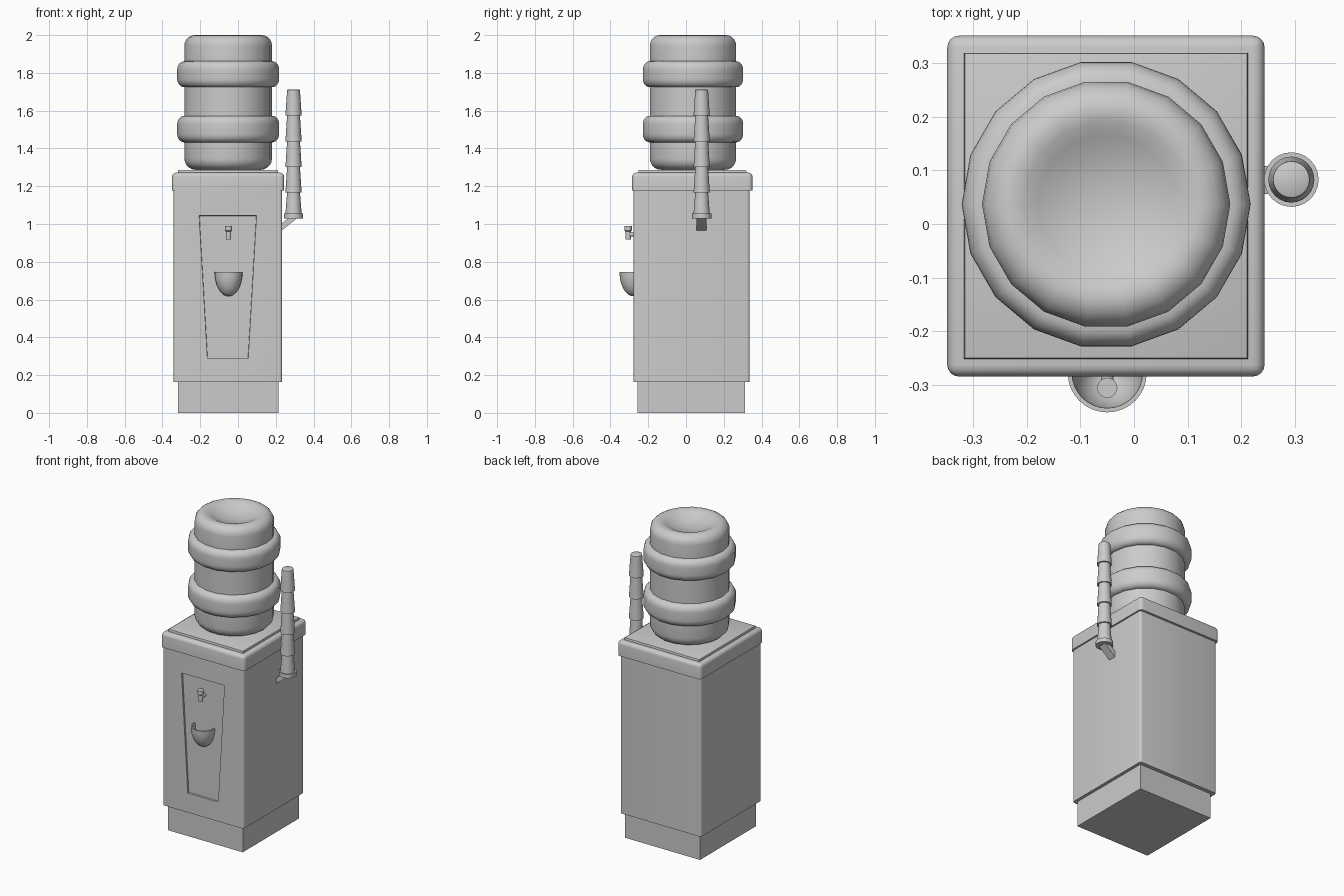
import bpy, bmesh, math
from mathutils import Vector, Matrix

cube = bpy.data.objects.get("Cube")
if cube:
    bpy.data.objects.remove(cube, do_unlink=True)

grey = bpy.data.materials.new("light_grey")
grey.use_nodes = True
grey.diffuse_color = (0.6, 0.6, 0.6, 1)
grey.node_tree.nodes["Principled BSDF"].inputs["Base Color"].default_value = (0.6, 0.6, 0.6, 1)

CX, CY = -0.052, 0.035


def finish(name, bm, angle=35):
    bmesh.ops.recalc_face_normals(bm, faces=bm.faces)
    mesh = bpy.data.meshes.new(name)
    bm.to_mesh(mesh)
    bm.free()
    mesh.materials.append(grey)
    ob = bpy.data.objects.new(name, mesh)
    bpy.context.collection.objects.link(ob)
    bpy.ops.object.select_all(action='DESELECT')
    ob.select_set(True)
    bpy.context.view_layer.objects.active = ob
    bpy.ops.object.shade_smooth_by_angle(angle=math.radians(angle))
    return ob


def box(x, y, z):
    """Box from (min, max) ranges."""
    bm = bmesh.new()
    bmesh.ops.create_cube(bm, size=1)
    for v in bm.verts:
        v.co = Vector([(a + b) / 2 + c * (b - a) for (a, b), c in zip((x, y, z), v.co)])
    return bm


def bevel(bm, edges, width, segments):
    bmesh.ops.bevel(bm, geom=edges, offset=width, segments=segments,
                    profile=0.5, affect='EDGES')


def lathe(profile, centre, sides, sweep=math.tau):
    """Spin (radius, z) points about a vertical axis."""
    bm = bmesh.new()
    verts = [bm.verts.new((r, 0, z)) for r, z in profile]
    edges = [bm.edges.new(pair) for pair in zip(verts, verts[1:])]
    bmesh.ops.spin(bm, geom=verts + edges, cent=(0, 0, 0), axis=(0, 0, 1),
                   angle=sweep, steps=sides)
    bmesh.ops.remove_doubles(bm, verts=bm.verts, dist=0.0005)
    bmesh.ops.translate(bm, verts=bm.verts, vec=centre)
    return bm


def arc(r, z, rad_r, rad_z, start, end, steps=5):
    """Elliptical arc of profile points, angles in degrees."""
    angles = [math.radians(start + (end - start) * i / steps) for i in range(steps + 1)]
    return [(r + rad_r * math.cos(a), z + rad_z * math.sin(a)) for a in angles]


# Plinth
finish("plinth", box((-0.318, 0.214), (-0.257, 0.312), (0, 0.17)))

# Cabinet with rounded uprights and a recessed tapered front panel
bm = box((-0.342, 0.234), (-0.278, 0.337), (0.163, 1.19))
bevel(bm, [e for e in bm.edges if abs(e.verts[0].co.z - e.verts[1].co.z) > 0.5], 0.015, 4)
front = max((f for f in bm.faces if f.normal.y < -0.99), key=lambda f: f.calc_area())
bmesh.ops.inset_individual(bm, faces=[front], thickness=0.05)
for v in front.verts:
    top, right = v.co.z > 0.7, v.co.x > CX
    half = 0.152 if top else 0.108
    v.co.x = -0.054 + (half if right else -half)
    v.co.z = 1.045 if top else 0.287
bmesh.ops.inset_individual(bm, faces=[front], thickness=0.002, depth=-0.01)
finish("cabinet", bm)

# Lid with rounded rim and raised tray
bm = box((-0.349, 0.244), (-0.285, 0.352), (1.177, 1.272))
bevel(bm, [e for e in bm.edges if max(v.co.z for v in e.verts) > 1.2], 0.022, 4)
finish("lid", bm)
bm = box((-0.318, 0.213), (-0.252, 0.32), (1.26, 1.287))
bevel(bm, [e for e in bm.edges if min(v.co.z for v in e.verts) > 1.28], 0.006, 2)
finish("lid_tray", bm)


# Bottle: rounded ends, two bulging bands and a dished top
def band(z0, z1):
    h = 0.045
    return ([(0.232, z0)] + arc(0.232, z0 + h, 0.038, h, -75, 0)
            + arc(0.232, z1 - h, 0.038, h, 0, 75) + [(0.232, z1)])


profile = [(0, 1.287), (0.17, 1.287)]
profile += arc(0.172, 1.347, 0.06, 0.06, -90, 0)
profile += band(1.432, 1.573) + band(1.724, 1.862)
profile += arc(0.177, 1.945, 0.055, 0.055, 0, 90)
profile += [(0.155, 1.995), (0.13, 1.983), (0.1, 1.969), (0.05, 1.956), (0, 1.952)]
finish("bottle", lathe(profile, (CX, 0.037, 0), 18))

# Nested paper cups standing upside down
profile = [(0, 1.03), (0.051, 1.03), (0.051, 1.055), (0.043, 1.055)]
for i in range(5):
    top = 1.167 + i * 0.1355
    if i:
        profile += [(0.043, top - 0.1355)]
    profile += [(0.034, top)]
profile += [(0.031, 1.711), (0, 1.711)]
finish("cup_stack", lathe(profile, (0.294, 0.083, 0), 24))

# Slanted bracket below the cups
bm = bmesh.new()
side = [bm.verts.new((x, 0.056, z)) for x, z in
        ((0.228, 0.962), (0.228, 1.0), (0.272, 1.035), (0.318, 1.035))]
face = bm.faces.new(side)
new = bmesh.ops.extrude_face_region(bm, geom=[face])["geom"]
bmesh.ops.translate(bm, vec=(0, 0.052, 0),
                    verts=[g for g in new if isinstance(g, bmesh.types.BMVert)])
finish("cup_bracket", bm)

# Tap: upright nozzle and a short pipe into the panel
finish("tap_nozzle", lathe([(0, 0.917), (0.014, 0.917), (0.014, 0.96), (0.019, 0.965),
                            (0.019, 0.99), (0, 0.99)], (-0.05, -0.306, 0), 16))
bm = bmesh.new()
bmesh.ops.create_cone(bm, cap_ends=True, segments=16, radius1=0.012, radius2=0.012, depth=0.04,
                      matrix=Matrix.Translation((-0.05, -0.285, 0.945))
                      @ Matrix.Rotation(math.pi / 2, 4, 'X'))
finish("tap_pipe", bm)

# Drip bowl: hollow half bowl against the panel
profile = arc(0, 0.747, 0.074, 0.13, -90, 0, 8) + arc(0, 0.747, 0.066, 0.12, 0, -90, 8)
bm = lathe(profile, (0, 0, 0), 16, math.pi)
bmesh.ops.rotate(bm, verts=bm.verts, cent=(0, 0, 0), matrix=Matrix.Rotation(math.pi, 3, 'Z'))
bmesh.ops.translate(bm, verts=bm.verts, vec=(-0.05, -0.278, 0))
for v in bm.verts:
    if v.co.y > -0.279:
        v.co.y = -0.266
finish("drip_bowl", bm)
